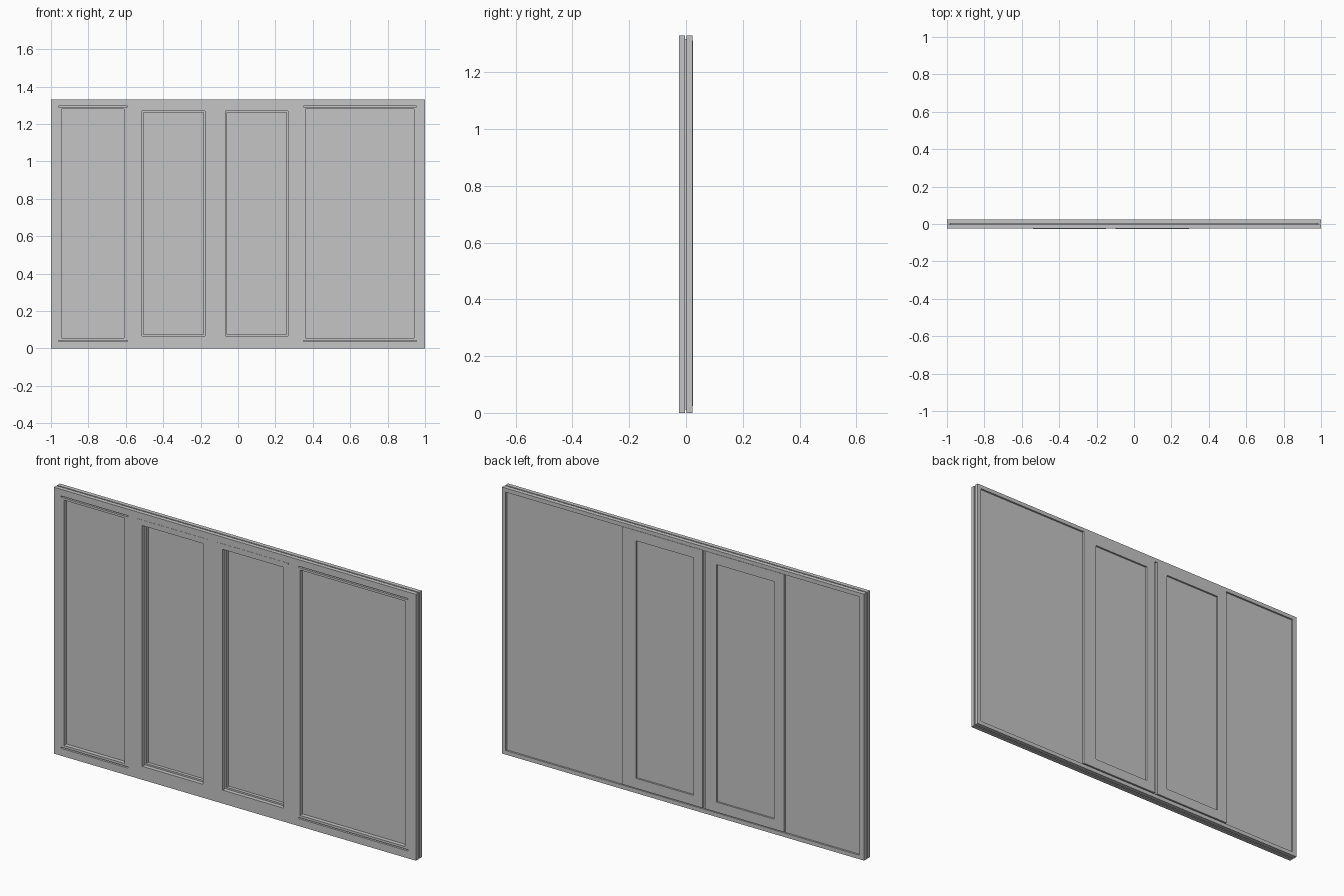
import bpy, bmesh

cube = bpy.data.objects.get("Cube")
if cube:
    bpy.data.objects.remove(cube, do_unlink=True)

GREY = (0.56, 0.56, 0.56, 1)
grey = bpy.data.materials.new("light grey")
grey.use_nodes = True
grey.diffuse_color = GREY
grey.node_tree.nodes["Principled BSDF"].inputs["Base Color"].default_value = GREY


def plate(name, x0, x1, z0, z1, y0, y1, holes=()):
    """Upright slab from y0 to y1 with rectangular holes (x0, x1, z0, z1)."""
    xs = sorted({x0, x1, *[v for h in holes for v in h[:2]]})
    zs = sorted({z0, z1, *[v for h in holes for v in h[2:]]})
    bm = bmesh.new()
    grid = {(x, z): bm.verts.new((x, y0, z)) for x in xs for z in zs}
    for a, b in zip(xs, xs[1:]):
        for c, d in zip(zs, zs[1:]):
            mx, mz = (a + b) / 2, (c + d) / 2
            if any(h[0] < mx < h[1] and h[2] < mz < h[3] for h in holes):
                continue
            bm.faces.new([grid[p] for p in ((a, c), (b, c), (b, d), (a, d))])
    # give the sheet its thickness
    solid = bmesh.ops.extrude_face_region(bm, geom=bm.faces[:])
    new = [g for g in solid["geom"] if isinstance(g, bmesh.types.BMVert)]
    bmesh.ops.translate(bm, verts=new, vec=(0, y1 - y0, 0))
    bmesh.ops.delete(bm, geom=[v for v in bm.verts if not v.link_faces], context='VERTS')
    bmesh.ops.recalc_face_normals(bm, faces=bm.faces[:])
    mesh = bpy.data.meshes.new(name)
    bm.to_mesh(mesh)
    bm.free()
    mesh.materials.append(grey)
    obj = bpy.data.objects.new(name, mesh)
    bpy.context.collection.objects.link(obj)


H = 1.33
# Sash openings are slightly wider at the front, leaving a narrow inner step
sash_front = [(-0.512, -0.177, 0.067, 1.269), (-0.068, 0.268, 0.067, 1.269)]
sash_inner = [(a + 0.008, b - 0.008, c + 0.008, d - 0.008) for a, b, c, d in sash_front]
fixed_holes = [(-0.945, -0.61, 0.055, 1.28), (0.36, 0.94, 0.055, 1.28)]
# Thin horizontal slots above and below the fixed panes
slots = [(a, b, z - 0.003, z + 0.003)
         for a, b in ((-0.96, -0.59), (0.35, 0.955)) for z in (0.04, 1.294)]
back_opening = (-0.975, 0.98, 0.02, 1.31)

# Front and back frames, with a slimmer core leaving a groove round the edge
plate("front_frame", -1, 1, 0, H, -0.0245, -0.004, fixed_holes + sash_front + slots)
plate("core_panel", -0.985, 0.985, 0.012, H - 0.012, -0.004, 0.002, sash_inner)
plate("back_frame", -1, 1, 0, H, 0.002, 0.023, [back_opening])

# Fixed panes fill the back opening, set below the rim
plate("fixed_panes", *back_opening, 0.002, 0.014, sash_inner)

# Two sliding leaves standing proud at the back, each with a thin pane and front bead
leaves = [(-0.56, -0.125), (-0.11, 0.335)]
beads = [(-0.54, -0.15), (-0.10, 0.295)]
for side, leaf, bead, hole in zip(("right", "left"), leaves, beads, sash_inner):
    plate(f"{side}_leaf", *leaf, 0.025, 1.312, 0.014, 0.025, [hole])
    plate(f"{side}_leaf_pane", *hole, 0.012, 0.016)
    plate(f"{side}_top_bead", *bead, 1.291, 1.297, -0.0255, -0.0245)
